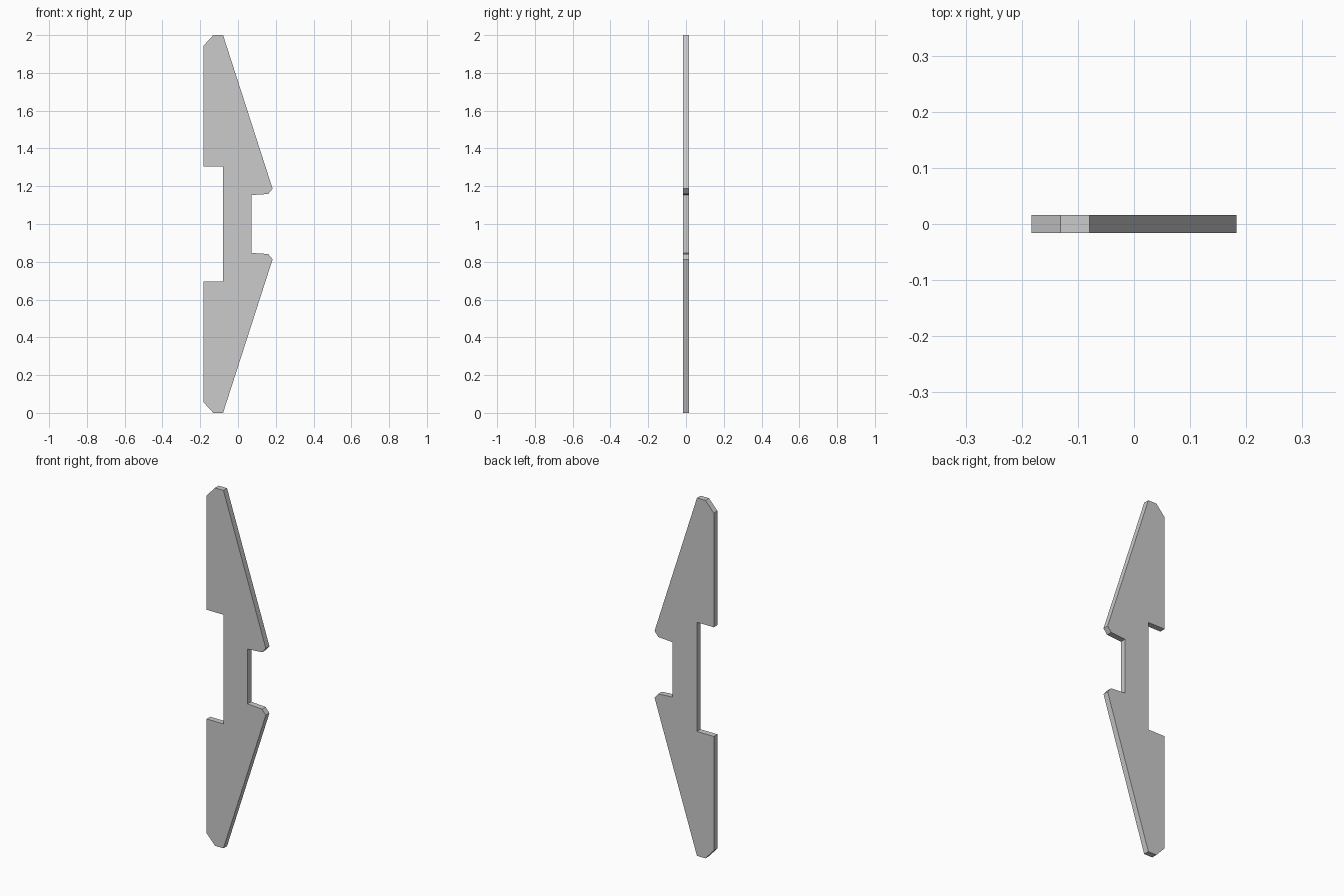
import bpy, bmesh

if "Cube" in bpy.data.objects:
    bpy.data.objects.remove(bpy.data.objects["Cube"])

HALF_THICKNESS = 0.016
MID_Z = 1.0

# Upper half of the outline (x, height above the middle), from left notch round to right notch
upper = [
    (-0.079, 0.305), (-0.183, 0.305),                    # left notch shoulder
    (-0.183, 0.943), (-0.131, 1.0), (-0.079, 1.0),       # chamfered tip
    (0.183, 0.187), (0.160, 0.159), (0.071, 0.153),      # sloped edge and barb
]
# Mirror for the lower half
outline = [(x, MID_Z + h) for x, h in upper]
outline += [(x, MID_Z - h) for x, h in reversed(upper)]

# Flat plate: fill the outline and extrude it through its thickness
bm = bmesh.new()
face = bm.faces.new([bm.verts.new((x, -HALF_THICKNESS, z)) for x, z in outline])
ext = bmesh.ops.extrude_face_region(bm, geom=[face], use_keep_orig=True)
moved = [v for v in ext["geom"] if isinstance(v, bmesh.types.BMVert)]
bmesh.ops.translate(bm, verts=moved, vec=(0, 2 * HALF_THICKNESS, 0))
bmesh.ops.recalc_face_normals(bm, faces=bm.faces)

mesh = bpy.data.meshes.new("notched_plate")
bm.to_mesh(mesh)
bm.free()
plate = bpy.data.objects.new("notched_plate", mesh)
bpy.context.collection.objects.link(plate)
